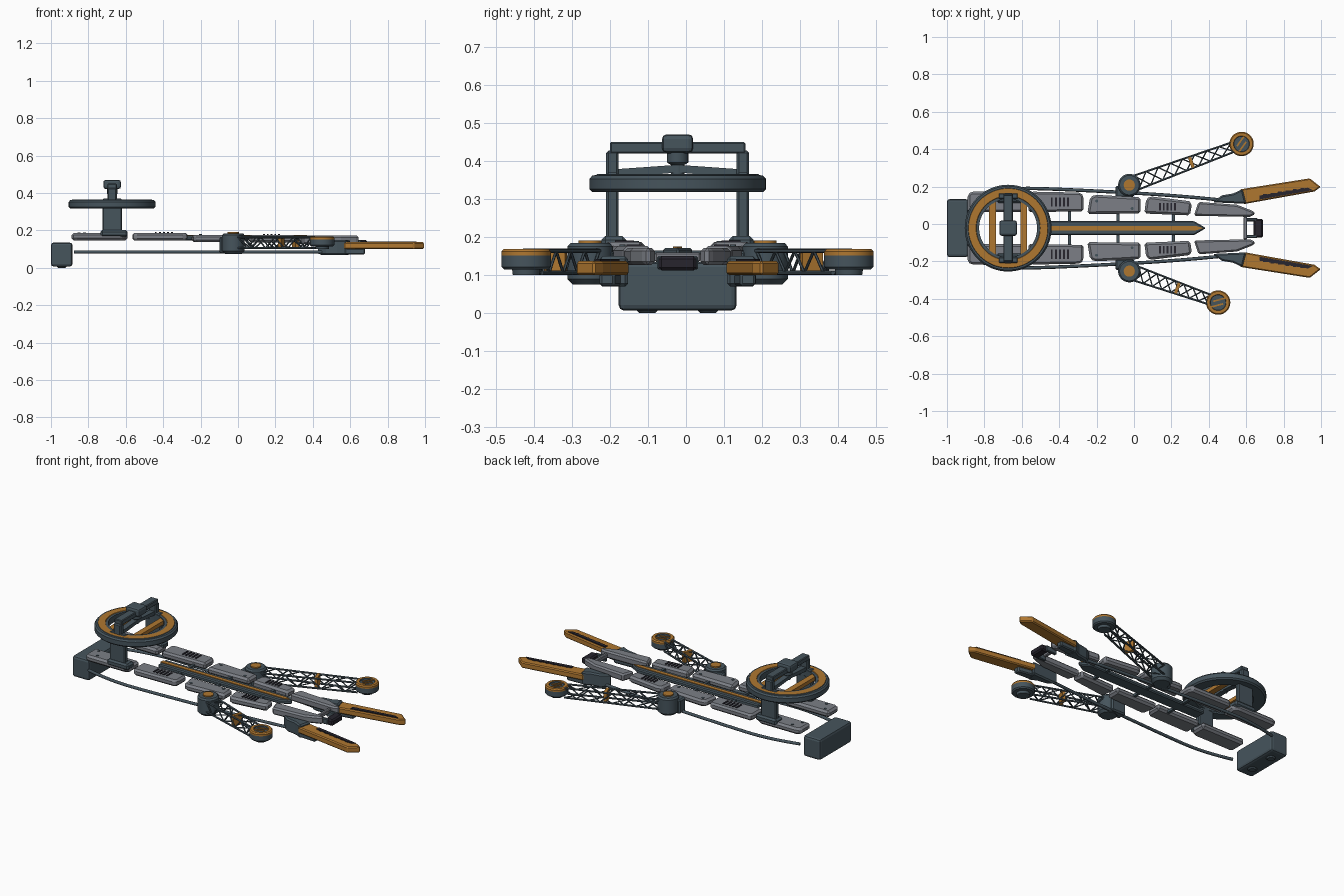
import bpy, bmesh, math
from mathutils import Vector, Matrix

cube = bpy.data.objects.get("Cube")
if cube:
    bpy.data.objects.remove(cube, do_unlink=True)


def material(name, rgb):
    m = bpy.data.materials.new(name)
    m.use_nodes = True
    m.diffuse_color = (*rgb, 1)
    m.node_tree.nodes["Principled BSDF"].inputs["Base Color"].default_value = (*rgb, 1)
    return m


SLATE = material("slate", (0.061, 0.089, 0.108))
ORANGE = material("amber", (0.43, 0.185, 0.03))
GREY = material("pale_grey", (0.2, 0.213, 0.24))
BLACK = material("near_black", (0.02, 0.018, 0.027))
YC = -0.022                      # the hull's own centre line
SIDES = (("left", 1), ("right", -1))


def finish(name, bm, mats, bevel=0, segments=1, smooth=False):
    bmesh.ops.recalc_face_normals(bm, faces=bm.faces)
    mesh = bpy.data.meshes.new(name)
    bm.to_mesh(mesh)
    bm.free()
    for m in mats:
        mesh.materials.append(m)
    if smooth:
        mesh.polygons.foreach_set("use_smooth", [True] * len(mesh.polygons))
        mesh.set_sharp_from_angle(angle=math.radians(35))
    ob = bpy.data.objects.new(name, mesh)
    bpy.context.collection.objects.link(ob)
    if bevel:
        mod = ob.modifiers.new("bevel", "BEVEL")
        mod.width, mod.segments = bevel, segments
    return ob


def prism(name, outline, lo, hi, mat, bevel=0, side=1, along_x=False, segments=1):
    """Extrude an outline up z, or an (offset, z) outline along x."""
    def place(a, b, h):
        return (h, YC + side * a, b) if along_x else (a, YC + side * b, h)
    bm = bmesh.new()
    rings = [[bm.verts.new(place(a, b, h)) for a, b in outline] for h in (lo, hi)]
    n = len(outline)
    for ring in rings:
        bm.faces.new(ring)
    for i in range(n):
        j = (i + 1) % n
        bm.faces.new((rings[0][i], rings[0][j], rings[1][j], rings[1][i]))
    return finish(name, bm, [mat], bevel, segments)


def box(name, x0, x1, v0, v1, z0, z1, mat, bevel=0, side=1, segments=1):
    return prism(name, [(x0, v0), (x1, v0), (x1, v1), (x0, v1)], z0, z1, mat, bevel, side,
                 segments=segments)


def lathe(name, centre, profile, mats, accent=(), closed=False, steps=48):
    """Turn an (r, z) profile; segments listed in accent take the second material."""
    bm = bmesh.new()
    cols = []
    for k in range(steps):
        a = math.tau * k / steps
        cols.append([bm.verts.new((centre[0] + r * math.cos(a), centre[1] + r * math.sin(a), z))
                     for r, z in profile])
    n = len(profile)
    for k in range(steps):
        p, q = cols[k], cols[(k + 1) % steps]
        for i in range(n if closed else n - 1):
            j = (i + 1) % n
            f = bm.faces.new((p[i], q[i], q[j], p[j]))
            f.material_index = int(i in accent)
    bmesh.ops.remove_doubles(bm, verts=bm.verts, dist=1e-6)
    return finish(name, bm, mats, smooth=True)


def rod(bm, a, b, r):
    d = b - a
    mat = Matrix.Translation((a + b) / 2) @ d.to_track_quat("Z", "Y").to_matrix().to_4x4()
    bmesh.ops.create_cone(bm, cap_ends=True, segments=6, radius1=r, radius2=r,
                          depth=d.length, matrix=mat)


def oriented_box(name, centre, size, angle, mat):
    bm = bmesh.new()
    bmesh.ops.create_cube(bm, size=1, matrix=Matrix.Translation(centre)
                          @ Matrix.Rotation(angle, 4, "Z") @ Matrix.Diagonal((*size, 1)))
    return finish(name, bm, [mat])


# Rear engine block with two round feet
box("rear_block", -1, -0.885, -0.155, 0.155, 0.007, 0.135, SLATE, 0.014, segments=2)
for label, s in SIDES:
    lathe(label + "_rear_foot", (-0.942, YC + s * 0.08),
          [(0, 0), (0.02, 0), (0.032, 0.012), (0, 0.012)], [SLATE], steps=24)

# Central spine with amber stripe and pointed nose
prism("spine", [(-0.5, -0.038), (0.32, -0.038), (0.385, 0), (0.32, 0.038), (-0.5, 0.038)],
      0.147, 0.172, SLATE, 0.006)
prism("spine_stripe", [(-0.5, -0.012), (0.33, -0.012), (0.37, 0), (0.33, 0.012), (-0.5, 0.012)],
      0.17, 0.176, ORANGE)

# Hull plates, blades, hoses on both sides
PLATES = [
    ([(-0.89, 0.085), (-0.59, 0.085), (-0.59, 0.175), (-0.62, 0.195), (-0.87, 0.195), (-0.89, 0.18)],
     0.147, 0.187),
    ([(-0.565, 0.085), (-0.27, 0.09), (-0.27, 0.17), (-0.285, 0.19), (-0.55, 0.195), (-0.565, 0.18)],
     0.147, 0.187),
    ([(-0.25, 0.075), (0.035, 0.078), (0.035, 0.165), (-0.21, 0.178), (-0.235, 0.165)], 0.137, 0.177),
    ([(0.055, 0.078), (0.3, 0.068), (0.31, 0.135), (0.29, 0.145), (0.085, 0.17), (0.065, 0.155)],
     0.135, 0.177),
    ([(0.32, 0.066), (0.62, 0.06), (0.65, 0.075), (0.64, 0.09), (0.55, 0.125), (0.345, 0.14)],
     0.127, 0.172),
]
for label, s in SIDES:
    for i, (outline, lo, hi) in enumerate(PLATES):
        prism(f"{label}_hull_plate_{i + 1}", outline, lo, hi, GREY, 0.012, s)
    for i in range(5):
        x = -0.445 + i * 0.022
        box(f"{label}_rear_vent_{i + 1}", x, x + 0.01, 0.115, 0.165, 0.184, 0.191, BLACK, 0, s)
        x = 0.135 + i * 0.02
        box(f"{label}_front_vent_{i + 1}", x, x + 0.009, 0.095, 0.135, 0.174, 0.181, BLACK, 0, s)
    for i, (x, v, z) in enumerate([(-0.85, 0.11, 0.185), (-0.82, 0.165, 0.185),
                                   (-0.01, 0.105, 0.175), (-0.2, 0.145, 0.175)]):
        lathe(f"{label}_plate_bolt_{i + 1}", (x, YC + s * v),
              [(0.008, z), (0.008, z + 0.005), (0, z + 0.005)], [SLATE], steps=12)
    for i, x in enumerate((-0.345, -0.085, 0.21)):
        box(f"{label}_cross_rung_{i + 1}", x - 0.008, x + 0.008, 0.03, 0.1, 0.15, 0.165, SLATE, 0, s)

    # Forward blade and its mount
    prism(label + "_blade", [(0.565, 0.207), (0.94, 0.266), (0.998, 0.22), (0.965, 0.196),
                             (0.585, 0.128)], 0.1, 0.137, ORANGE, 0.006, s)
    prism(label + "_blade_groove", [(0.67, 0.153), (0.955, 0.203), (0.93, 0.216), (0.67, 0.174)],
          0.134, 0.142, BLACK, 0, s)
    for i in range(6):
        x = 0.69 + i * 0.04
        v = 0.176 + i * 0.0065
        box(f"{label}_groove_tooth_{i + 1}", x, x + 0.02, v - 0.005, v + 0.006, 0.134, 0.141, BLACK, 0, s)
    prism(label + "_blade_mount", [(0.42, 0.138), (0.47, 0.175), (0.53, 0.185), (0.58, 0.209),
                                   (0.6, 0.13)], 0.07, 0.15, SLATE, 0.008, s)
    prism(label + "_blade_keel", [(0.57, 0.145), (0.57, 0.2), (0.68, 0.205), (0.68, 0.165)],
          0.072, 0.105, SLATE, 0.006, s)

    # Side hose
    curve = bpy.data.curves.new(label + "_hose", "CURVE")
    curve.dimensions = "3D"
    curve.bevel_depth, curve.bevel_resolution = 0.009, 2
    curve.use_fill_caps = True
    path = [(-0.875, 0.17), (-0.7, 0.215), (-0.5, 0.213), (-0.2, 0.198), (0, 0.188),
            (0.25, 0.172), (0.47, 0.15)]
    spline = curve.splines.new("NURBS")
    spline.points.add(len(path) - 1)
    for p, (x, v) in zip(spline.points, path):
        p.co = (x, YC + s * v, 0.085, 1)
    spline.use_endpoint_u = True
    spline.order_u = 4
    curve.materials.append(SLATE)
    bpy.context.collection.objects.link(bpy.data.objects.new(label + "_hose", curve))

    # Ring pillar
    box(label + "_pillar_base", -0.735, -0.59, 0.135, 0.2, 0.165, 0.203, SLATE, 0.01, s)
    box(label + "_pillar", -0.725, -0.62, 0.155, 0.188, 0.19, 0.37, SLATE, 0.006, s)
    box(label + "_pillar_top", -0.698, -0.648, 0.155, 0.188, 0.36, 0.427, SLATE, 0.006, s)
    prism(label + "_ring_spoke", [(0, 0.37), (0, 0.39), (0.17, 0.378), (0.17, 0.355)],
          -0.69, -0.656, SLATE, 0, s, along_x=True)

    # Nose fork
    box(label + "_nose_fork", 0.585, 0.66, 0.036, 0.054, 0.115, 0.15, SLATE, 0.004, s)

box("nose_block", 0.638, 0.69, -0.05, 0.05, 0.112, 0.15, BLACK, 0.008)
box("nose_crossbar", 0.585, 0.605, -0.06, 0.06, 0.135, 0.16, GREY, 0.004)

# Overhead ring
RX = -0.673
lathe("overhead_ring", (RX, YC),
      [(0.155, 0.325), (0.162, 0.318), (0.224, 0.318), (0.232, 0.326), (0.232, 0.353),
       (0.224, 0.362), (0.214, 0.363), (0.212, 0.366), (0.172, 0.366), (0.17, 0.363), (0.155, 0.363)],
      [SLATE, ORANGE], (7, 8), closed=True, steps=64)
for label, s in SIDES:
    x = RX + s * 0.083
    box(label + "_ring_slat", x - 0.018, x + 0.018, -0.142, 0.142, 0.335, 0.358, ORANGE)
box("ring_bridge", -0.698, -0.648, -0.178, 0.178, 0.42, 0.45, SLATE, 0.004)
box("ring_hub", -0.72, -0.626, -0.041, 0.041, 0.422, 0.47, SLATE, 0.012, segments=2)
lathe("ring_hub_stem", (RX, YC), [(0, 0.365), (0.018, 0.365), (0.018, 0.39), (0.028, 0.396),
                                  (0.028, 0.425), (0, 0.425)], [SLATE], steps=24)

# Lattice side arms; each swings to its own angle
for (label, s), end_x, end_y in zip(SIDES, (0.575, 0.45), (0.428, -0.42)):
    start = Vector((-0.025, YC + s * 0.23, 0))
    end = Vector((end_x, end_y, 0))
    box(label + "_arm_bracket", -0.1, 0, 0.165, 0.225, 0.078, 0.165, SLATE, 0.008, s)
    lathe(label + "_arm_pivot", start,
          [(0, 0.075), (0.045, 0.075), (0.06, 0.09), (0.06, 0.175), (0.052, 0.184), (0.03, 0.184),
           (0.03, 0.191), (0, 0.191)], [SLATE, ORANGE], (5, 6))
    along = (end - start).normalized()
    across = Vector((-along.y, along.x, 0))
    angle = math.atan2(along.y, along.x)
    span = (end - start).length - 0.05
    count = 8

    def node(i, edge, z):
        t = i / count
        return start + along * (0.04 + (span - 0.04) * t) + across * edge * (0.039 - 0.013 * t) + Vector((0, 0, z))

    bm = bmesh.new()
    for z in (0.106, 0.164):
        for e in (-1, 1):
            rod(bm, node(0, e, z), node(count, e, z), 0.006)
    for i in range(count):
        e = 1 if i % 2 else -1
        rod(bm, node(i, e, 0.164), node(i + 1, -e, 0.164), 0.004)
        rod(bm, node(i, -e, 0.106), node(i + 1, e, 0.106), 0.004)
        low, high = (0.106, 0.164) if i % 2 else (0.164, 0.106)
        for side in (-1, 1):
            rod(bm, node(i, side, low), node(i + 1, side, high), 0.004)
    finish(label + "_arm_lattice", bm, [SLATE])
    mid = start + along * span * 0.6
    oriented_box(label + "_arm_collar", (mid.x, mid.y, 0.137), (0.018, 0.058, 0.066), angle, ORANGE)

    # End pod
    lathe(label + "_arm_pod", end,
          [(0, 0.1), (0.035, 0.1), (0.037, 0.115), (0.058, 0.115), (0.065, 0.122), (0.065, 0.152),
           (0.065, 0.162), (0.059, 0.169), (0.043, 0.169), (0.041, 0.163), (0, 0.163)],
          [SLATE, ORANGE], (5, 6, 7))
    for i in (-1, 1):
        c = end + across * i * 0.016
        oriented_box(f"{label}_pod_bar_{'inner' if i < 0 else 'outer'}", (c.x, c.y, 0.165),
                     (0.066, 0.009, 0.007), angle + 0.6, ORANGE)
